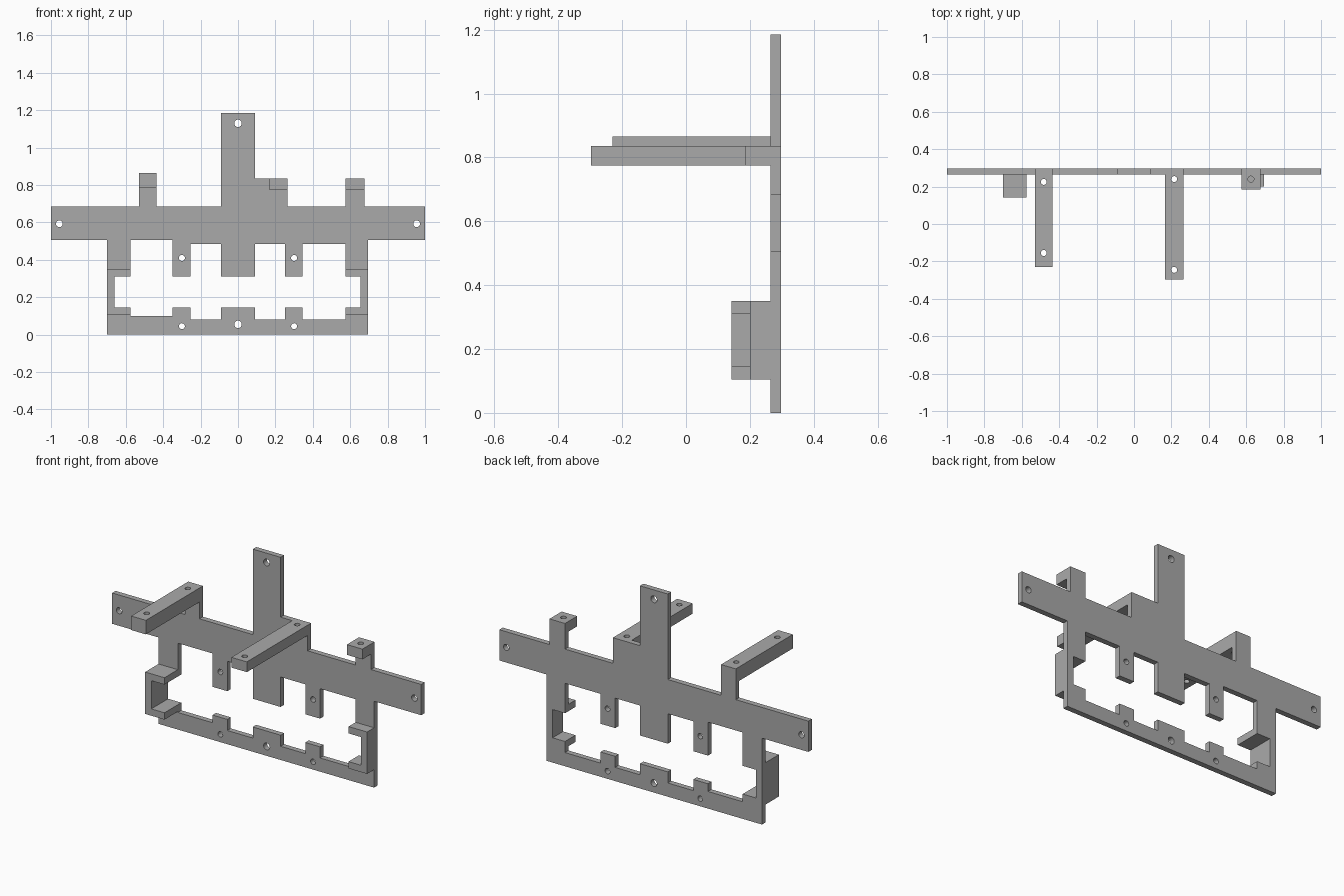
import bpy
import bmesh
from math import cos, sin, pi, radians

cube = bpy.data.objects.get("Cube")
if cube:
    bpy.data.objects.remove(cube)

grey = bpy.data.materials.new("matte grey")
grey.use_nodes = True
colour = (0.4, 0.4, 0.4, 1)
grey.diffuse_color = colour
grey.node_tree.nodes["Principled BSDF"].inputs["Base Color"].default_value = colour


def steps(xs, ys):
    """Closed right-angled outline: at each x, move from the previous y to the next."""
    return [(x, y) for i, x in enumerate(xs) for y in (ys[i - 1], ys[i])]


def circle(x, y, r, sides=24):
    return [(x + r * cos(2 * pi * i / sides), y + r * sin(2 * pi * i / sides))
            for i in range(sides)]


def slab(name, outlines, low, high, upright=False):
    """Fill outlines (outer first, then holes) and extrude from low to high.
    Upright slabs are drawn in x-z and extruded along y."""
    curve = bpy.data.curves.new(name, "CURVE")
    curve.dimensions = "2D"
    curve.fill_mode = "BOTH"
    curve.extrude = (high - low) / 2
    for outline in outlines:
        spline = curve.splines.new("POLY")
        spline.points.add(len(outline) - 1)
        for point, (x, y) in zip(spline.points, outline):
            point.co = (x, y, 0, 1)
        spline.use_cyclic_u = True
    helper = bpy.data.objects.new(name + "_outline", curve)
    bpy.context.collection.objects.link(helper)
    bpy.context.view_layer.update()
    evaluated = helper.evaluated_get(bpy.context.evaluated_depsgraph_get())
    mesh = bpy.data.meshes.new_from_object(evaluated)
    bpy.data.objects.remove(helper)

    bm = bmesh.new()
    bm.from_mesh(mesh)
    bmesh.ops.remove_doubles(bm, verts=bm.verts, dist=0.0001)
    bmesh.ops.recalc_face_normals(bm, faces=bm.faces)
    for face in bm.faces:
        face.smooth = False
    bm.to_mesh(mesh)
    bm.free()
    mesh.name = name
    mesh.materials.clear()
    mesh.materials.append(grey)
    obj = bpy.data.objects.new(name, mesh)
    middle = (low + high) / 2
    if upright:
        obj.rotation_euler.x = radians(90)
        obj.location.y = middle
    else:
        obj.location.z = middle
    bpy.context.collection.objects.link(obj)
    return obj


FRONT, BACK = 0.265, 0.297

# Back plate: outer edge, toothed opening and screw holes
outer = steps(
    [-1, -.53, -.435, -.09, .09, .265, .575, .675, 1, .695, -.7],
    [.685, .865, .685, 1.185, .835, .685, .835, .685, .505, 0, .505])
opening = steps(
    [-.66, -.575, -.35, -.255, -.09, .09, .25, .345, .575,
     .655, .575, .345, .25, .09, -.09, -.255, -.35, -.575],
    [.145, .1, .145, .08, .145, .08, .145, .08, .145,
     .31, .485, .31, .485, .31, .485, .31, .505, .31])
holes = [circle(0, 1.13, .02), circle(0, .055, .02)]
for side in (-1, 1):
    holes += [circle(side * .955, .593, .018),
              circle(side * .3, .41, .016),
              circle(side * .3, .045, .016)]
slab("back_plate", [outer, opening] + holes, FRONT, BACK, upright=True)

# Forward arms and the short tab, each with vertical screw holes
for name, x0, x1, y0, z0, z1, hole_ys in (
        ("right_arm", -.53, -.435, -.23, .783, .865, (.225, -.155)),
        ("left_arm", .165, .265, -.297, .775, .835, (.24, -.245)),
        ("left_tab", .575, .675, .185, .775, .835, (.24,))):
    outline = steps([x0, x1], [FRONT, y0])
    drilled = [circle((x0 + x1) / 2, y, .016) for y in hole_ys]
    slab(name, [outline] + drilled, z0, z1)

# C-shaped side brackets opening towards the middle
for name, edge, web, tip, front in (
        ("right_bracket", -.7, -.66, -.575, .142),
        ("left_bracket", .695, .655, .575, .2)):
    channel = steps([edge, tip, web, tip], [.35, .31, .145, .105])
    slab(name, [channel], front, FRONT, upright=True)
